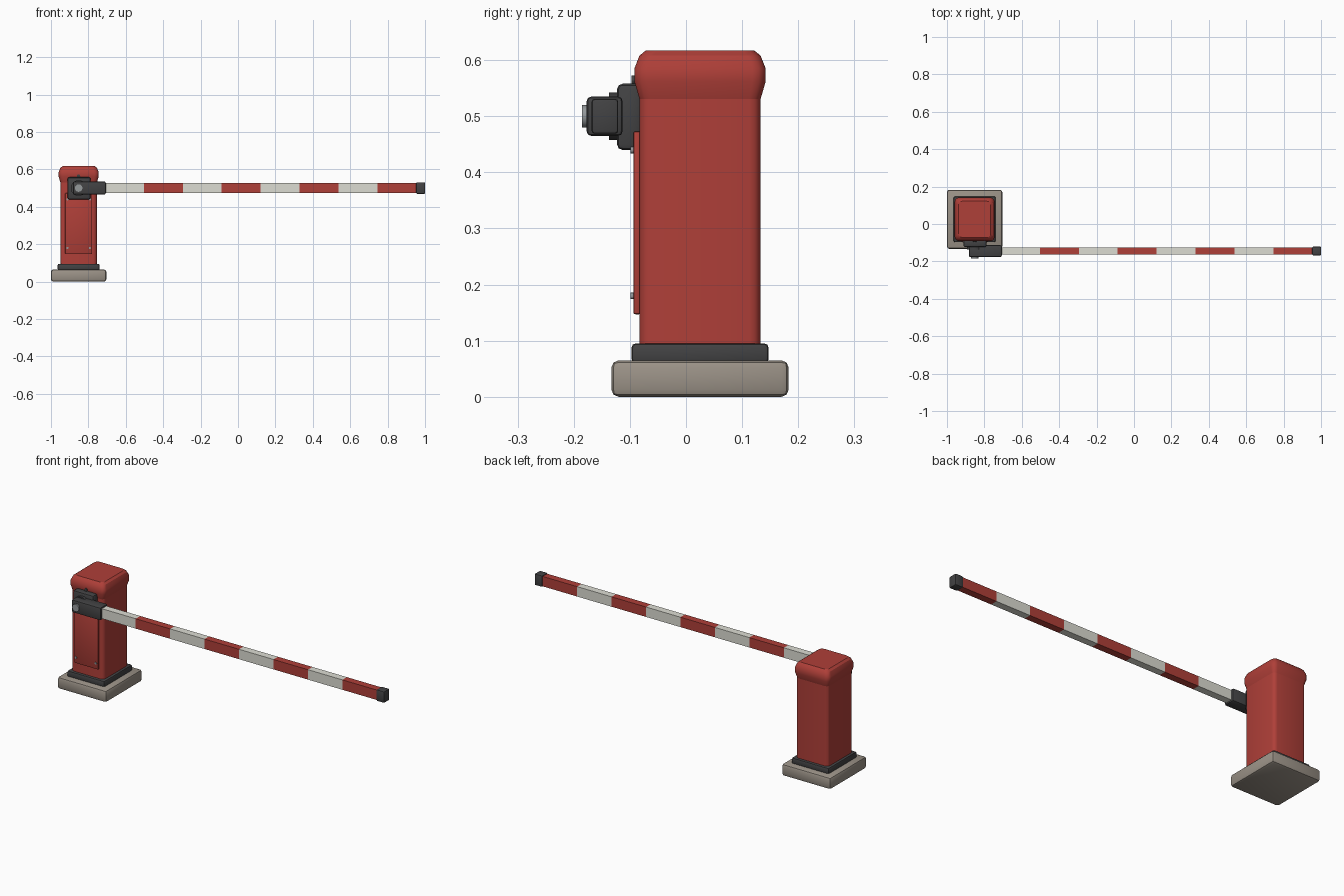
import bpy, bmesh, math
from mathutils import Matrix

if "Cube" in bpy.data.objects:
    bpy.data.objects.remove(bpy.data.objects["Cube"], do_unlink=True)


def material(name, rgb):
    m = bpy.data.materials.new(name)
    m.use_nodes = True
    color = (*rgb, 1)
    m.diffuse_color = color
    m.node_tree.nodes["Principled BSDF"].inputs["Base Color"].default_value = color
    return m


RED = material("red paint", (0.43, 0.05, 0.04))
WHITE = material("off white paint", (0.72, 0.72, 0.65))
DARK = material("dark grey metal", (0.055, 0.055, 0.057))
STONE = material("concrete", (0.33, 0.29, 0.245))
STEEL = material("steel", (0.3, 0.32, 0.33))


def finish(name, bm, mat, smooth=True):
    bmesh.ops.recalc_face_normals(bm, faces=bm.faces)
    mesh = bpy.data.meshes.new(name)
    bm.to_mesh(mesh)
    bm.free()
    mesh.materials.append(mat)
    ob = bpy.data.objects.new(name, mesh)
    bpy.context.collection.objects.link(ob)
    if smooth:
        bpy.ops.object.select_all(action="DESELECT")
        ob.select_set(True)
        bpy.context.view_layer.objects.active = ob
        bpy.ops.object.shade_smooth_by_angle(angle=math.radians(30))
    return ob


def box(name, mat, x, y, z, bevel=0.0):
    """Bevelled box from (min, max) ranges."""
    bm = bmesh.new()
    bmesh.ops.create_cube(bm, size=1)
    for v in bm.verts:
        for i, (lo, hi) in enumerate((x, y, z)):
            v.co[i] = hi if v.co[i] > 0 else lo
    if bevel:
        bmesh.ops.bevel(bm, geom=bm.edges[:], offset=bevel, segments=2,
                        profile=0.5, affect="EDGES")
    return finish(name, bm, mat)


def disc(name, mat, x, z, radius, y_front, y_back, sides=24):
    """Cylinder lying along y."""
    bm = bmesh.new()
    bmesh.ops.create_cone(bm, cap_ends=True, segments=sides, radius1=radius,
                          radius2=radius, depth=y_back - y_front)
    bm.transform(Matrix.Translation((x, (y_front + y_back) / 2, z))
                 @ Matrix.Rotation(math.pi / 2, 4, "X"))
    return finish(name, bm, mat)


def loft(name, mat, cx, cy, rings, steps=3):
    """Rounded rectangles (z, half x, half y, corner radius) joined upwards."""
    bm = bmesh.new()
    loops = []
    for z, hx, hy, r in rings:
        loop = []
        for quarter, (sx, sy) in enumerate(((1, 1), (-1, 1), (-1, -1), (1, -1))):
            for k in range(steps + 1):
                a = math.pi / 2 * (quarter + k / steps)
                loop.append(bm.verts.new((cx + sx * (hx - r) + r * math.cos(a),
                                          cy + sy * (hy - r) + r * math.sin(a), z)))
        loops.append(loop)
    n = len(loops[0])
    for low, high in zip(loops, loops[1:]):
        for i in range(n):
            j = (i + 1) % n
            bm.faces.new((low[i], low[j], high[j], high[i]))
    bm.faces.new(loops[0][::-1])
    bm.faces.new(loops[-1])
    return finish(name, bm, mat)


CX, CY, AXIS = -0.852, 0.025, 0.5


def centred(hx, hy):
    return (CX - hx, CX + hx), (CY - hy, CY + hy)


# Footing and cabinet
box("plinth", STONE, *centred(0.148, 0.158), (0, 0.065), 0.013)
box("base_collar", DARK, *centred(0.112, 0.122), (0.06, 0.095), 0.007)
loft("cabinet", RED, CX, CY, [(0.09, 0.098, 0.108, 0.02), (0.545, 0.098, 0.108, 0.02)])
loft("cabinet_cap", RED, CX, CY, [
    (0.531, 0.098, 0.108, 0.02), (0.562, 0.107, 0.117, 0.024),
    (0.585, 0.107, 0.117, 0.024), (0.608, 0.098, 0.108, 0.024),
    (0.617, 0.086, 0.097, 0.02)])

# Front door with its screws
box("front_door", RED, (CX - 0.072, CX + 0.072), (-0.094, -0.08), (0.147, 0.473), 0.004)
for side in (-1, 1):
    for z in (0.18, 0.44):
        disc("door_screw", STEEL, CX + side * 0.06, z, 0.006, -0.099, -0.09, 12)

# Pivot: housing, hub, arm sleeve and bolt
box("pivot_housing", DARK, (CX - 0.06, CX + 0.064), (-0.123, -0.08), (0.44, 0.558), 0.01)
disc("housing_bolt", DARK, CX, 0.564, 0.009, -0.097, -0.085, 12)
disc("pivot_hub", DARK, CX, AXIS, 0.042, -0.137, -0.12)
box("arm_sleeve", DARK, (-0.883, -0.707), (-0.177, -0.113),
    (AXIS - 0.035, AXIS + 0.035), 0.008)
disc("pivot_bolt", STEEL, CX, AXIS, 0.02, -0.185, -0.17)

# Striped boom and its end cap
START, STRIPE, COUNT = -0.711, 0.208, 8
for i in range(COUNT):
    x0 = START + i * STRIPE
    box("boom_stripe_%d" % (i + 1), RED if i % 2 else WHITE, (x0, x0 + STRIPE),
        (-0.164, -0.125), (AXIS - 0.027, AXIS + 0.027))
box("boom_end_cap", DARK, (0.953, 1.0), (-0.168, -0.121),
    (AXIS - 0.031, AXIS + 0.031), 0.005)
